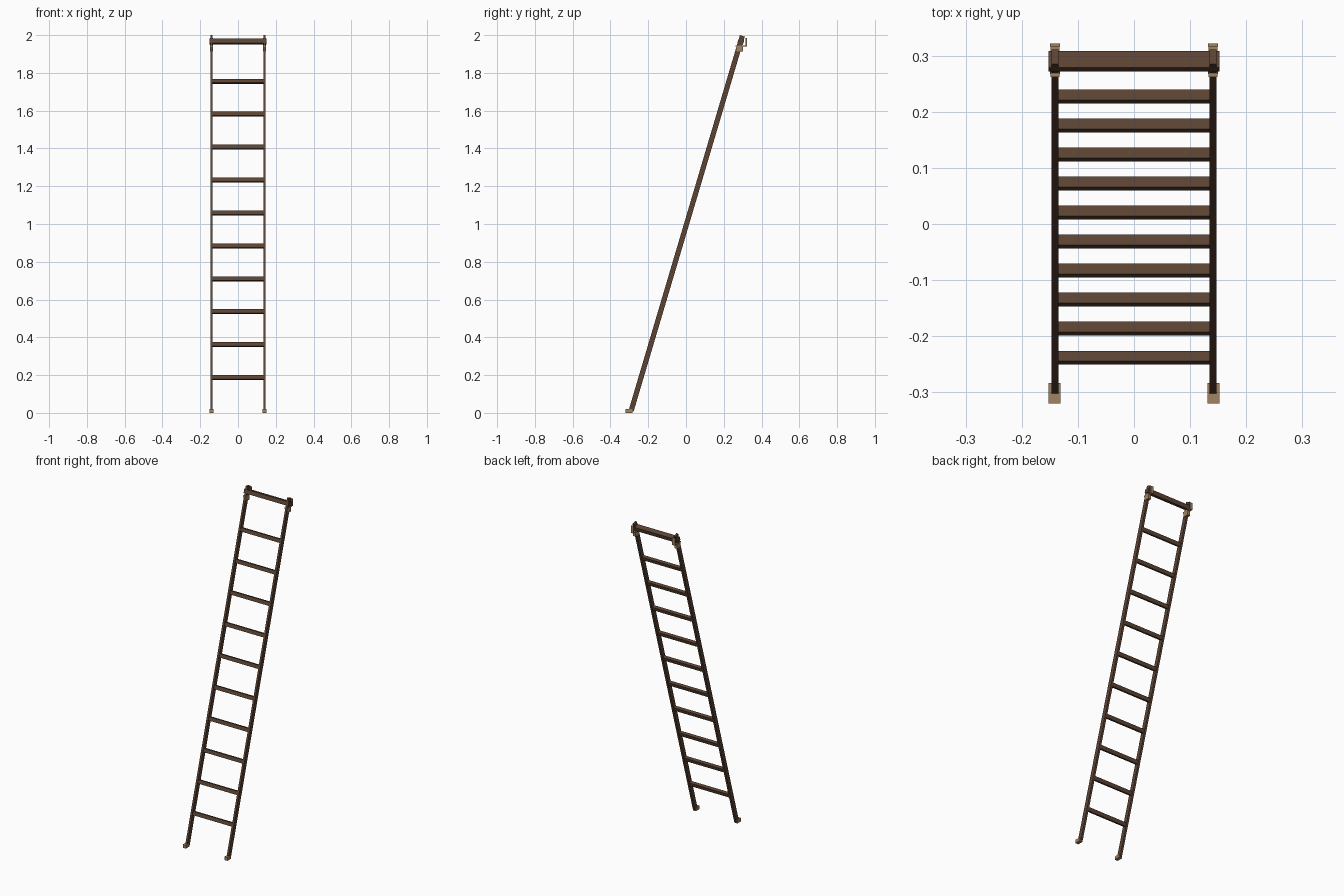
import bpy, bmesh, math
from mathutils import Matrix, Vector

if "Cube" in bpy.data.objects:
    bpy.data.objects.remove(bpy.data.objects["Cube"])

SLOPE = 0.2966                      # lean of the ladder, y per z
LEAN = -math.atan(SLOPE)


def material(name, rgb):
    m = bpy.data.materials.new(name)
    m.diffuse_color = (*rgb, 1)
    m.use_nodes = True
    m.node_tree.nodes["Principled BSDF"].inputs["Base Color"].default_value = m.diffuse_color
    return m


WOOD = material("dark brown wood", (0.105, 0.057, 0.034))
TAN = material("tan fittings", (0.36, 0.225, 0.12))


def line_y(z):
    return SLOPE * (z - 1) + 0.003


def box(name, centre, size, mat, tilt=0.0):
    bm = bmesh.new()
    bmesh.ops.create_cube(bm, size=1)
    bm.transform(Matrix.Translation(Vector(centre))
                 @ Matrix.Rotation(tilt, 4, 'X')
                 @ Matrix.Diagonal((*size, 1)))
    me = bpy.data.meshes.new(name)
    bm.to_mesh(me)
    bm.free()
    me.materials.append(mat)
    ob = bpy.data.objects.new(name, me)
    bpy.context.collection.objects.link(ob)
    return ob


# Leaning side rails with feet and top brackets
Z0, Z1 = 0.010, 1.996
zc = (Z0 + Z1) / 2
length = (Z1 - Z0) * math.hypot(1, SLOPE)
for side, s in (("left", -1), ("right", 1)):
    x = 0.1405 * s
    box(side + "_rail", (x, line_y(zc), zc), (0.0125, 0.027, length), WOOD, LEAN)
    box(side + "_foot", (0.1415 * s, -0.3015, 0.010), (0.021, 0.037, 0.020), TAN)
    # bracket: clamp round the rail, ledge and upright lip behind
    box(side + "_bracket_clamp", (x, 0.284, 1.927), (0.018, 0.034, 0.028), TAN)
    box(side + "_bracket_ledge", (x, 0.292, 1.943), (0.016, 0.060, 0.006), TAN)
    box(side + "_bracket_lip", (x, 0.319, 1.962), (0.018, 0.006, 0.044), TAN)

# Ten evenly spaced rungs
for i in range(10):
    z = 0.187 + 0.1743 * i
    box("rung_%02d" % (i + 1), (0, line_y(z), z), (0.272, 0.019, 0.022), WOOD, LEAN)

# Thicker top bar passing through the rails
box("top_bar", (0, 0.290, 1.965), (0.304, 0.031, 0.024), WOOD, LEAN)
